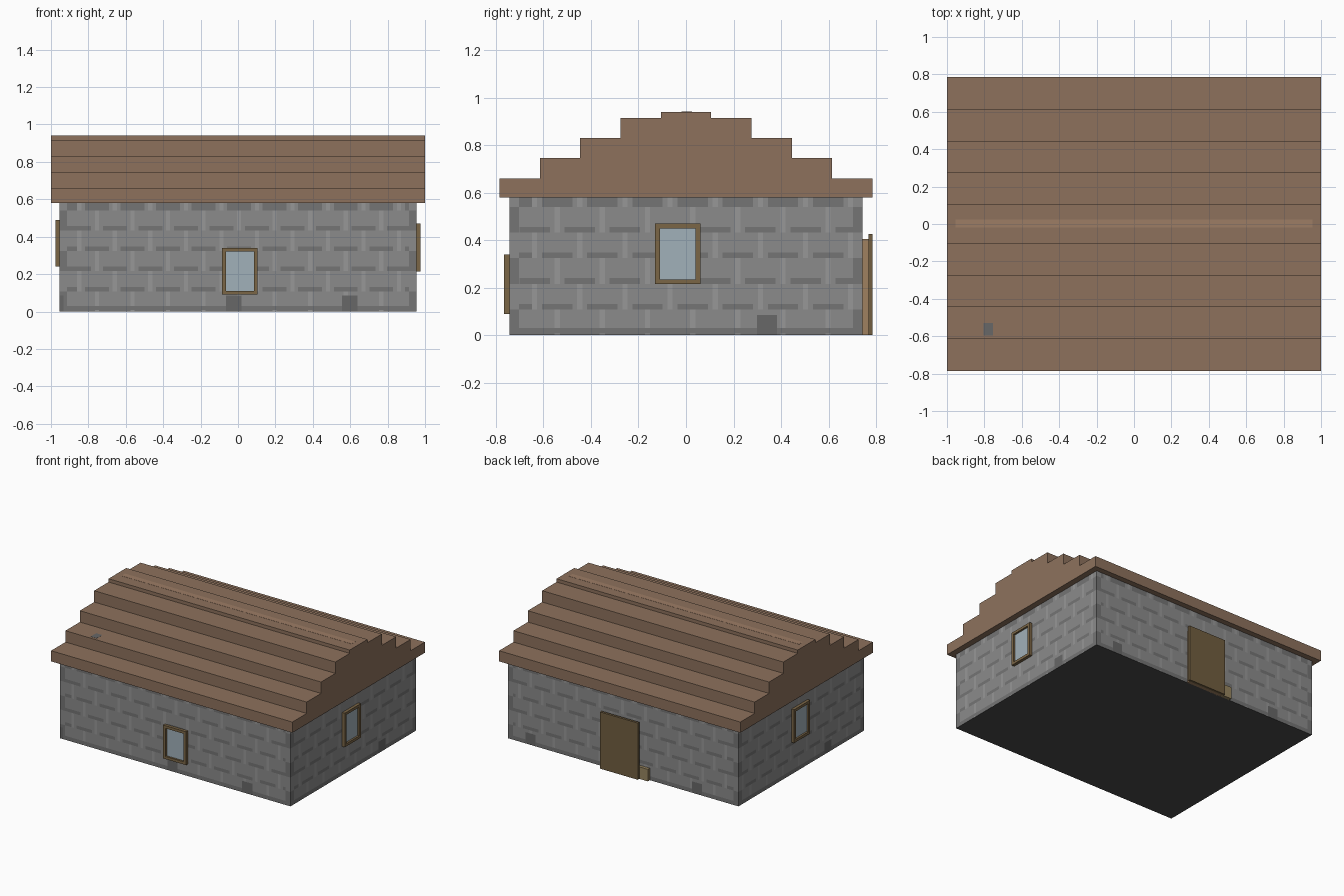
import bpy, bmesh

if "Cube" in bpy.data.objects:
    bpy.data.objects.remove(bpy.data.objects["Cube"])

HX, HY, WALL_H = 0.955, 0.743, 0.58
ROW, BRICK, JOINT = 0.108, 0.19, 0.022


def mat(name, r, g, b):
    m = bpy.data.materials.new(name)
    lin = [(c / 255) ** 2.2 for c in (r, g, b)]
    m.diffuse_color = (*lin, 1)
    m.use_nodes = True
    m.node_tree.nodes["Principled BSDF"].inputs["Base Color"].default_value = m.diffuse_color
    return m


STONE = mat("stone", 138, 138, 138)
DARK = mat("dark_stone", 116, 116, 116)
LIGHT = mat("light_stone", 150, 150, 150)
PATCH = mat("patch_stone", 103, 103, 103)
BASE = mat("base_stone", 75, 75, 75)
ROOF = mat("roof_wood", 140, 113, 93)
RIDGE = mat("ridge_wood", 156, 124, 101)
FRAME = mat("frame_wood", 122, 102, 72)
DOOR = mat("door_wood", 112, 94, 66)
JAMB = mat("jamb_wood", 158, 128, 96)
TAN = mat("step_wood", 150, 132, 96)
GLASS = mat("glass", 160, 175, 184)


def place(side, u, v, d):
    """Point on a wall: u along it, v up, d outwards."""
    return {"front": (u, -HY - d, v), "back": (u, HY + d, v),
            "left": (-HX - d, u, v), "right": (HX + d, u, v)}[side]


def finish(bm, name, mats):
    bmesh.ops.recalc_face_normals(bm, faces=bm.faces)
    me = bpy.data.meshes.new(name)
    bm.to_mesh(me)
    bm.free()
    for m in mats:
        me.materials.append(m)
    ob = bpy.data.objects.new(name, me)
    bpy.context.collection.objects.link(ob)
    return ob


def add_box(bm, a, b):
    lo = [min(p) for p in zip(a, b)]
    hi = [max(p) for p in zip(a, b)]
    for v in bmesh.ops.create_cube(bm, size=1)["verts"]:
        v.co = [hi[i] if v.co[i] > 0 else lo[i] for i in range(3)]


def wall_boxes(name, side, boxes, m):
    bm = bmesh.new()
    for u0, u1, v0, v1, d0, d1 in boxes:
        add_box(bm, place(side, u0, v0, d0), place(side, u1, v1, d1))
    return finish(bm, name, [m])


# Stone walls: grid faces coloured as a running-bond pattern
PATCHES = {"front": (-0.022, 0.597, -0.975), "right": (0.34,),
           "left": (-0.32,), "back": (0.77, -0.61)}


def stone_index(side, half, u, v):
    if v < 0.085 and any(abs(u - c) < 0.042 for c in PATCHES[side]):
        return 3
    row, rest = divmod(v, ROW)
    if abs(u) > half - 0.04:
        return 1 if row % 2 == 0 else 0
    if v > 0.55:
        row, rest = 5, 0.0
    phase = (u + half + (BRICK / 2 if row % 2 else 0)) % BRICK
    if phase < JOINT and not 0.008 < v < 0.03:
        return 2
    if rest < 0.024 and (JOINT + 0.02 < phase < BRICK - 0.02 or row == 0):
        return 1
    return 0


bm = bmesh.new()
for side, half in (("front", HX), ("back", HX), ("left", HY), ("right", HY)):
    us = {-half, half, half - 0.04, 0.04 - half}
    u = -half
    while u < half:
        for off in (0, BRICK / 2):
            us.update(u + off + e for e in (0, JOINT, JOINT + 0.02, BRICK - 0.02))
        u += BRICK
    for c in PATCHES[side]:
        us.update((c - 0.042, c + 0.042))
    us = sorted({round(x, 4) for x in us if -half <= x <= half})
    vs = {0, 0.008, 0.03, 0.085, 0.55, WALL_H}
    for k in range(1, 6):
        vs.update((k * ROW, k * ROW + 0.024))
    vs = sorted(v for v in vs if v <= WALL_H)
    grid = [[bm.verts.new(place(side, u, v, 0)) for v in vs] for u in us]
    for i in range(len(us) - 1):
        for j in range(len(vs) - 1):
            f = bm.faces.new((grid[i][j], grid[i + 1][j],
                              grid[i + 1][j + 1], grid[i][j + 1]))
            f.material_index = stone_index(side, half, (us[i] + us[i + 1]) / 2,
                                           (vs[j] + vs[j + 1]) / 2)
bmesh.ops.remove_doubles(bm, verts=bm.verts, dist=0.0005)
rim = [e for e in bm.edges if e.is_boundary and all(v.co.z < 0.001 for v in e.verts)]
for f in bmesh.ops.contextual_create(bm, geom=rim)["faces"]:
    f.material_index = 4
finish(bm, "stone_walls", [STONE, DARK, LIGHT, PATCH, BASE])

# Stepped roof: mirrored stair profile extruded along x
steps = [(0.785, 0.66), (0.615, 0.745), (0.445, 0.83), (0.275, 0.915), (0.105, 0.94)]
half_profile, z = [], WALL_H
for y, top in steps:
    half_profile += [(y, z), (y, top)]
    z = top
profile = half_profile + [(-y, z) for y, z in reversed(half_profile)]
bm = bmesh.new()
end = bm.faces.new([bm.verts.new((-1, y, z)) for y, z in profile])
ext = bmesh.ops.extrude_face_region(bm, geom=[end])["geom"]
bmesh.ops.translate(bm, vec=(2, 0, 0),
                    verts=[g for g in ext if isinstance(g, bmesh.types.BMVert)])
finish(bm, "stepped_roof", [ROOF])

# Pale ridge strip and small grey chip lying on the roof
for name, x0, x1, y0, y1, z, m in (
        ("ridge_strip", -0.955, 0.955, -0.018, 0.025, 0.94, RIDGE),
        ("roof_chip", -0.805, -0.755, -0.595, -0.53, 0.745, PATCH)):
    bm = bmesh.new()
    add_box(bm, (x0, y0, z - 0.002), (x1, y1, z + 0.001))
    finish(bm, name, [m])

# Windows: four frame bars around a recessed pane
T = 0.02
for side, u0, u1, v0, v1 in (("front", -0.085, 0.105, 0.09, 0.34),
                             ("right", -0.13, 0.06, 0.215, 0.47),
                             ("left", -0.075, 0.115, 0.24, 0.49)):
    d = 0.022
    wall_boxes(side + "_window_frame", side, [
        (u0, u0 + T, v0, v1, -0.005, d), (u1 - T, u1, v0, v1, -0.005, d),
        (u0 + T, u1 - T, v0, v0 + T, -0.005, d),
        (u0 + T, u1 - T, v1 - T, v1, -0.005, d)], FRAME)
    wall_boxes(side + "_window_pane", side,
               [(u0 + T, u1 - T, v0 + T, v1 - T, -0.005, 0.008)], GLASS)

# Back door: inner slab, outer panel and a small block beside it
wall_boxes("door_backing", "back", [(-0.135, 0.15, 0, 0.405, -0.005, 0.024)], JAMB)
wall_boxes("door_panel", "back", [(-0.15, 0.163, 0, 0.425, 0.024, 0.042)], DOOR)
wall_boxes("door_block", "back", [(-0.22, -0.136, 0, 0.09, -0.005, 0.024)], TAN)
